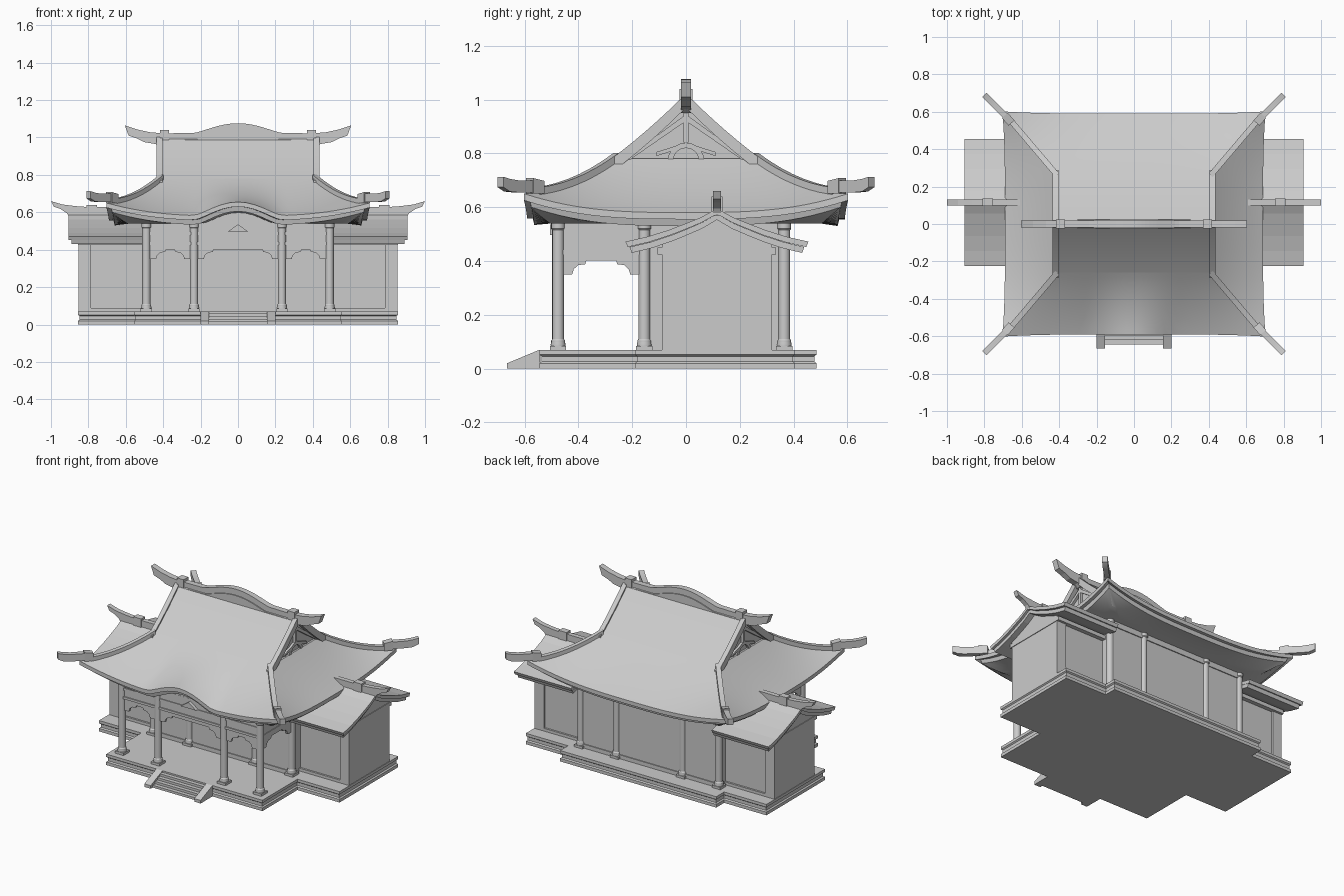
import bpy, bmesh, math

cube = bpy.data.objects.get("Cube")
if cube:
    bpy.data.objects.remove(cube, do_unlink=True)

GREY = (0.6, 0.6, 0.6, 1)
mat = bpy.data.materials.new("light grey")
mat.use_nodes = True
mat.diffuse_color = GREY
mat.node_tree.nodes["Principled BSDF"].inputs["Base Color"].default_value = GREY


def loft(name, rings, smooth=False):
    """Skin a list of equal closed loops and cap both ends."""
    bm = bmesh.new()
    loops = [[bm.verts.new(p) for p in r] for r in rings]
    n = len(loops[0])
    for a, b in zip(loops, loops[1:]):
        for i in range(n):
            j = (i + 1) % n
            bm.faces.new((a[i], a[j], b[j], b[i]))
    bm.faces.new(loops[0])
    bm.faces.new(loops[-1])
    bmesh.ops.recalc_face_normals(bm, faces=bm.faces)
    me = bpy.data.meshes.new(name)
    bm.to_mesh(me)
    bm.free()
    me.materials.append(mat)
    ob = bpy.data.objects.new(name, me)
    bpy.context.collection.objects.link(ob)
    if smooth:
        bpy.ops.object.select_all(action='DESELECT')
        ob.select_set(True)
        bpy.context.view_layer.objects.active = ob
        bpy.ops.object.shade_smooth_by_angle(angle=math.radians(30))
    return ob


def slab(name, pts, axis, lo, hi):
    """Extrude a flat outline along x, y or z."""
    k = "xyz".index(axis)
    return loft(name, [[p[:k] + (h,) + p[k:] for p in pts] for h in (lo, hi)])


def box(name, x0, x1, y0, y1, z0, z1):
    return slab(name, [(x0, y0), (x1, y0), (x1, y1), (x0, y1)], "z", z0, z1)


def bar(name, path, w):
    """Sweep a bar along points (x, y, bottom, top)."""
    rings = []
    for i, (x, y, lo, hi) in enumerate(path):
        a, b = path[max(i - 1, 0)], path[min(i + 1, len(path) - 1)]
        dx, dy = b[0] - a[0], b[1] - a[1]
        m = 2 * math.hypot(dx, dy) / w
        px, py = -dy / m, dx / m
        rings.append([(x + px, y + py, lo), (x - px, y - py, lo),
                      (x - px, y - py, hi), (x + px, y + py, hi)])
    return loft(name, rings, True)


# Cross-shaped plinth with a moulded edge
def plinth_ring(d, z):
    q = [(.555, -.545), (.555, -.19), (.855, -.19), (.855, .405), (.555, .405), (.555, .485)]
    q = [(x - d, y + (d if y < 0 else -d)) for x, y in q]
    return [(x, y, z) for x, y in q + [(-x, y) for x, y in reversed(q)]]


loft("plinth", [plinth_ring(d, z) for d, z in
                [(0, 0), (0, .02), (.008, .026), (.008, .046), (0, .052), (0, .07)]])

# Entrance stairs
for i in range(4):
    box(f"stair_{i}", -.16, .16, -.645 + .025 * i, -.54, 0, .015 * (i + 1))
for s in (-1, 1):
    slab("stair_cheek", [(-.665, 0), (-.665, .02), (-.545, .07), (-.54, 0)], "x", s * .155, s * .2)

# Columns
COLS, ROWS = (-.49, -.235, .235, .49), (-.475, -.155, .365)
PROFILE = [(.027, .08), (.028, .09), (.026, .097), (.026, .104), (.022, .11), (.022, .515), (.026, .52), (.026, .545)]
for x in COLS:
    for y in ROWS:
        box("column_foot", x - .03, x + .03, y - .03, y + .03, .07, .085)
        loft("column", [[(x + r * math.cos(a * math.pi / 8), y + r * math.sin(a * math.pi / 8), z)
                         for a in range(16)] for r, z in PROFILE], True)

# Hall walls with sill and lintel
for name, y in (("front", -.155), ("back", .365)):
    box(name + "_wall", -.49, .49, y - .008, y + .008, .07, .55)
    box(name + "_sill", -.49, .49, y - .014, y + .014, .07, .095)
    box(name + "_lintel", -.49, .49, y - .014, y + .014, .505, .54)
for s in (-1, 1):
    box("side_wall", s * .482, s * .498, -.155, .365, .07, .55)


# Bracketed panels hanging between the porch columns
def valance(name, a, b, axis, c):
    half = [(0, .35), (.052, .35), (.058, .37), (.075, .385), (.1, .388), (.105, .402)]
    pts = [(a + u, z) for u, z in half] + [(b - u, z) for u, z in reversed(half)]
    slab(name, pts + [(b, .55), (a, .55)], axis, c - .008, c + .008)


for a, b in zip(COLS, COLS[1:]):
    valance("front_valance", a, b, "y", -.475)
box("porch_beam", -.49, .49, -.49, -.46, .425, .44)
box("porch_top_beam", -.49, .49, -.488, -.462, .48, .495)
for s in (-1, 1):
    valance("side_valance", -.475, -.155, "x", s * .49)
    box("side_beam", s * .478, s * .502, -.475, -.155, .425, .44)
    box("side_top_beam", s * .478, s * .502, -.475, -.155, .515, .54)
slab("pediment_ornament", [(-.055, .497), (.055, .497), (0, .535)], "y", -.505, -.475)


# Main roof shape
def prof(y):
    return 1.01 - abs(y) + .46 * y * y


def arch(x):
    return max(0, 1 - (x / .24) ** 2) ** 1.5


def bump(x, y):
    return arch(x) * max(0, min(1, (-y - .26) / .33)) ** 1.4


slab("entrance_arch_panel", [(-.23, .53)] + [(x / 50, .545 + .065 * arch(x / 50)) for x in range(-11, 12)]
     + [(.23, .53)], "y", -.482, -.468)


def roof_ring(t, k=1, drop=0, flat=None, n=32):
    """One loop around the hipped skirt, t runs from gable foot to eave."""
    X, Y, out = .41 + .28 * t, .26 + .33 * t, []
    for side in range(4):
        for i in range(n):
            s = 2 * i / n - 1
            x, y = [(s * X, -Y), (X, s * Y), (-s * X, Y), (-X, -s * Y)][side]
            f = k * (1 + .02 * t * s ** 4)
            b = bump(x, y) if side == 0 else 0
            z = prof(Y) + .07 * t * t * abs(s) ** 3 + .075 * b - drop
            if flat is not None:
                z = .54 + flat * b
            out.append((x * f, y * f, z))
    return out


loft("roof_skirt", [roof_ring(i / 12) for i in range(13)] +
     [roof_ring(1, 1, .025), roof_ring(1, .965, .025), roof_ring(1, .955, .05),
      roof_ring(1, .84, 0, .07), roof_ring(1, .7, 0, 0)], True)
loft("upper_roof", [[(-.42, y, prof(y)), (.42, y, prof(y)), (.42, y, prof(y) - .025), (-.42, y, prof(y) - .025)]
                    for y in [.26 * j / 12 for j in range(-12, 13)]], True)

# Main ridge: wavy crest with upswept ends
half = [(.24, 1.024), (.40, 1.022), (.47, 1.028), (.54, 1.043), (.605, 1.065),
        (.585, 1.01), (.54, .995), (.50, .975), (.44, .965), (.42, .95)]
crest = [(.02 * i, 1.024 + .052 * arch(.02 * i)) for i in range(-11, 12)]
slab("main_ridge", [(-x, z) for x, z in reversed(half)] + crest + half, "y", -.019, .019)
slab("ridge_foot", [(-.42, .95), (-.42, .985)] + [(x, z - .038) for x, z in crest]
     + [(.42, .985), (.42, .95)], "y", -.025, .025)

for s in (-1, 1):
    box("ridge_knob", s * .37, s * .417, -.024, .024, .98, 1.04)
    # Gable wall, frame and fan ornament
    ys = [.26 * i / 8 for i in range(-8, 9)]
    slab("gable_wall", [(y, prof(y) - .015) for y in ys] + [(.26, .73), (-.26, .73)], "x", s * .37, s * .398)
    x = s * .404
    bar("gable_frame", [(x, -.22, .768, .785), (x, 0, .92, .945), (x, .22, .768, .785)], .022)
    bar("gable_sill", [(x, -.235, .755, .772), (x, .235, .755, .772)], .03)
    arc = [(r * math.cos(a), .772 + r * math.sin(a)) for r, way in ((.068, 1), (.048, -1))
           for a in [math.pi * i / 10 for i in range(11)][::way]]
    slab("gable_fan", arc, "x", s * .395, s * .412)
    box("gable_post", s * .395, s * .414, -.01, .01, .84, .96)
    for q in (-1, 1):
        bar("gable_fan_ray", [(x, q * .03, .815, .83), (x, q * .11, .79, .805)], .016)
        # Descending ridge and hip ridge with its upswept tip
        bar("descending_ridge", [(s * .42, q * .29 * i / 8, prof(.29 * i / 8) - .04, prof(.29 * i / 8) + .012)
                                 for i in range(9)], .03)
        hip = [(.41 + .285 * t, .26 + .335 * t, prof(.26 + .33 * t) + .07 * t * t) for t in
               [i / 8 for i in range(8)]]
        bar("hip_ridge", [(s * a, q * b, z - .015, z + .02) for a, b, z in hip], .03)
        bar("hip_knob", [(s * .655, q * .54, .65, .698), (s * .69, q * .58, .65, .708)], .042)
        tip = [(.68, .57, .655, .70), (.745, .635, .655, .70), (.775, .665, .658, .705), (.80, .69, .675, .713)]
        bar("hip_tip", [(s * a, q * b, lo, hi) for a, b, lo, hi in tip], .032)

# Side wings
CY = .115
SLOPE = [(0, .595), (.06, .562), (.12, .538), (.18, .515), (.26, .49), (.34, .472)]


def wing_roof(name, width, drop, thick, x0, x1):
    top = [(u * width, z - drop) for u, z in SLOPE]
    top = [(-u, z) for u, z in reversed(top[1:])] + top
    pts = [(CY + u, z) for u, z in top] + [(CY + u * .975, z - thick) for u, z in reversed(top)]
    slab(name, pts, "x", x0, x1)


for s in (-1, 1):
    # Recessed infill between corner piers
    for name, d, x0 in (("wing_infill", .012, .49), ("wing_pier", 0, .787)):
        slab(name, [(-.09 + d, .07), (.32 - d, .07), (.32 - d, .46), (CY, .56), (-.09 + d, .46)],
             "x", s * x0, s * .852)
    box("wing_cornice", s * .49, s * .856, -.105, .335, .425, .45)
    box("wing_sill", s * .49, s * .79, -.09, .32, .07, .088)
    wing_roof("wing_roof", 1, 0, .02, s * .5, s * .905)
    wing_roof("wing_roof_lining", .955, .02, .022, s * .5, s * .89)
    ridge = [(.6, .57), (.6, .628), (.8, .628), (.87, .633), (.94, .642), (1.0, .66),
             (.985, .63), (.95, .618), (.915, .595), (.9, .57)]
    slab("wing_ridge", [(s * x, z) for x, z in ridge], "y", CY - .015, CY + .015)
    box("wing_ridge_knob", s * .755, s * .81, CY - .02, CY + .02, .585, .64)
